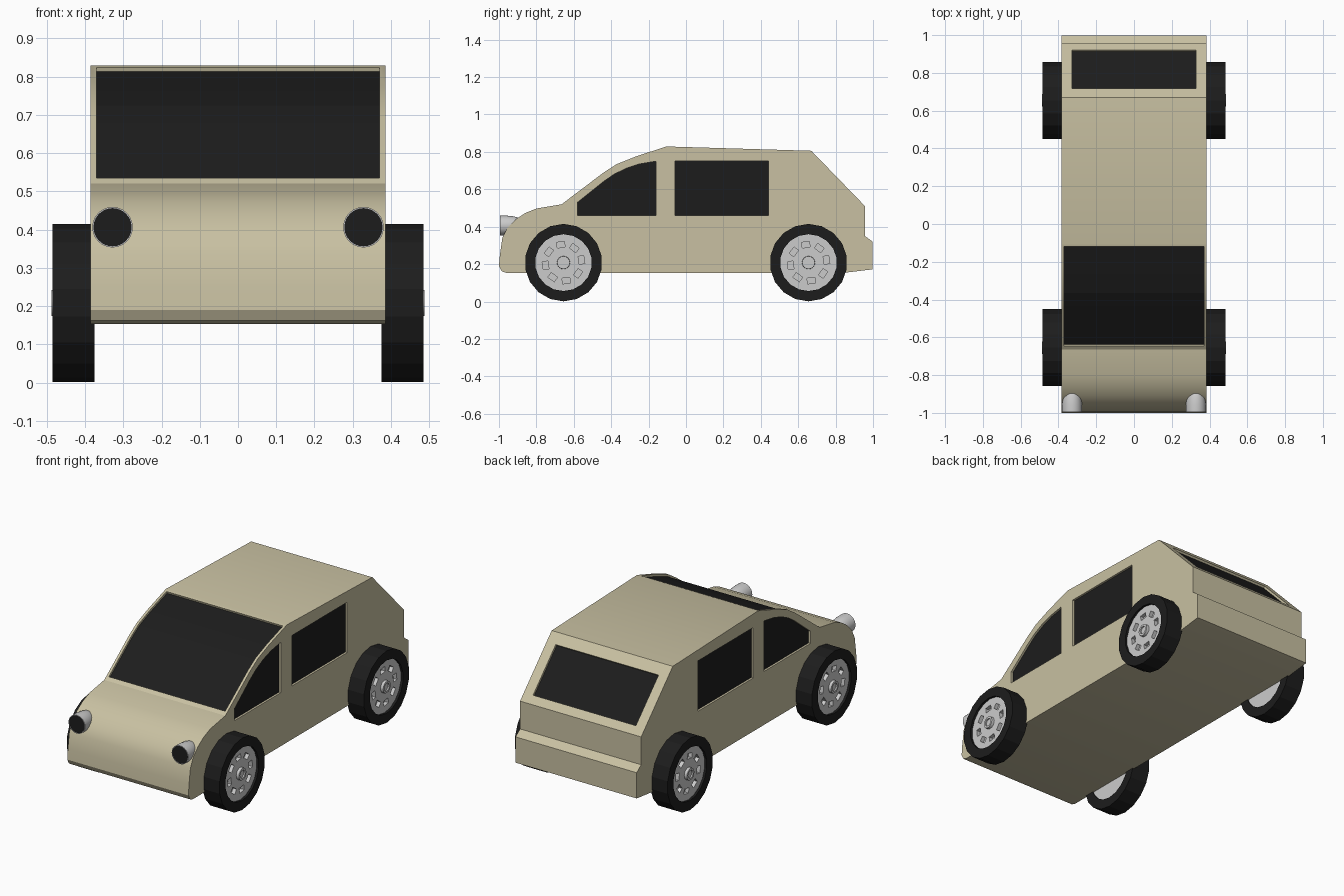
import bpy, bmesh
from math import sin, cos, pi, radians
from mathutils import Vector, Matrix

if "Cube" in bpy.data.objects:
    bpy.data.objects.remove(bpy.data.objects["Cube"])


def material(name, rgb):
    m = bpy.data.materials.new(name)
    m.diffuse_color = (*rgb, 1)
    m.use_nodes = True
    m.node_tree.nodes["Principled BSDF"].inputs["Base Color"].default_value = m.diffuse_color
    return m


PAINT = material("tan_paint", (0.58, 0.53, 0.36))
BLACK = material("black", (0.012, 0.012, 0.012))


def finish(name, bm, mat=None):
    bmesh.ops.remove_doubles(bm, verts=bm.verts, dist=1e-5)
    bmesh.ops.recalc_face_normals(bm, faces=bm.faces)
    me = bpy.data.meshes.new(name)
    bm.to_mesh(me)
    bm.free()
    if mat:
        me.materials.append(mat)
    ob = bpy.data.objects.new(name, me)
    bpy.context.collection.objects.link(ob)
    return ob


def smooth(ob, angle=25):
    ob.data.shade_smooth()
    ob.data.set_sharp_from_angle(angle=radians(angle))


def prism(name, pts, x0, x1, mat=None):
    """Side profile (y, z) extruded across x."""
    bm = bmesh.new()
    f = bm.faces.new([bm.verts.new((x0, y, z)) for y, z in pts])
    r = bmesh.ops.extrude_face_region(bm, geom=[f])
    vs = [v for v in r["geom"] if isinstance(v, bmesh.types.BMVert)]
    bmesh.ops.translate(bm, verts=vs, vec=(x1 - x0, 0, 0))
    return finish(name, bm, mat)


def lathe(name, prof, n, axis, mat=None):
    """Revolve (radius, distance) points round the x or y axis."""
    bm = bmesh.new()
    rings = []
    for i in range(n):
        a = 2 * pi * i / n
        rings.append([bm.verts.new((d, r * sin(a), r * cos(a)) if axis == "x"
                                   else (r * sin(a), d, r * cos(a))) for r, d in prof])
    m = len(prof)
    for i in range(n):
        A, B = rings[i], rings[(i + 1) % n]
        for j in range(m):
            k = (j + 1) % m
            if prof[j][0] == 0 and prof[k][0] == 0:
                continue
            bm.faces.new((A[j], A[k], B[k], B[j]))
    bmesh.ops.remove_doubles(bm, verts=bm.verts, dist=1e-5)
    return finish(name, bm, mat)


def cut(ob, cutter):
    mod = ob.modifiers.new("cut", "BOOLEAN")
    mod.operation = "DIFFERENCE"
    mod.solver = "EXACT"
    mod.object = cutter
    bpy.context.view_layer.objects.active = ob
    bpy.ops.object.modifier_apply(modifier=mod.name)
    bpy.data.objects.remove(cutter)


def strip(path, d0, d1):
    """Band between two offsets of a (y, z) path; positive is outward (left of travel)."""
    P = [Vector(p) for p in path]
    N = []
    for i in range(len(P)):
        t = (P[min(i + 1, len(P) - 1)] - P[max(i - 1, 0)]).normalized()
        N.append(Vector((-t.y, t.x)))
    return [p + n * d0 for p, n in zip(P, N)] + [p + n * d1 for p, n in zip(P, N)][::-1]


# body shell
W = 0.385
screen = [(-0.44, 0.69), (-0.37, 0.735), (-0.27, 0.775)]
profile = [(-0.96, 0.153), (-0.985, 0.162), (-1.0, 0.19), (-0.995, 0.25), (-0.982, 0.34),
           (-0.955, 0.395), (-0.91, 0.44), (-0.86, 0.473), (-0.80, 0.497), (-0.665, 0.52),
           *screen, (-0.105, 0.829), (0.67, 0.806), (0.957, 0.51), (0.957, 0.35),
           (0.998, 0.32), (0.998, 0.172), (0.84, 0.153)]
body = prism("body", profile, -W, W, PAINT)

# windscreen and rear window, sunk into the shell
D = 0.014
for name, path, w in (("windscreen", [(-0.645, 0.535), *screen, (-0.12, 0.824)], 0.37),
                      ("rear_window", [(0.716, 0.758), (0.922, 0.546)], 0.327)):
    cut(body, prism("cutter", strip(path, 0.04, -D), -w, w))
    prism(name, strip(path, 0.002 - D, -D - 0.015), -w, w, BLACK)

# side windows
front_win = [(-0.58, 0.46), (-0.16, 0.46), (-0.16, 0.75), (-0.25, 0.735), (-0.32, 0.712),
             (-0.385, 0.68), (-0.44, 0.642), (-0.58, 0.53)]
rear_win = [(-0.06, 0.46), (0.442, 0.46), (0.442, 0.75), (-0.06, 0.75)]
for s, side in ((1, "right"), (-1, "left")):
    for label, pts in (("front", front_win), ("rear", rear_win)):
        cut(body, prism("cutter", pts, s * (W - D), s * (W + 0.05)))
        prism(f"{label}_side_window_{side}", pts, s * (W - D - 0.015), s * (W - D + 0.002), BLACK)
smooth(body)

# wheels
CZ = 0.208
for s, side in ((1, "right"), (-1, "left")):
    for y, end in ((-0.655, "front"), (0.655, "rear")):
        tyre = lathe(f"{end}_tyre_{side}",
                     [(0.152, 0.375), (0.207, 0.375), (0.207, 0.485), (0.152, 0.485)], 18, "x", BLACK)
        rim = lathe(f"{end}_rim_{side}",
                    [(0, 0.38), (0.156, 0.38), (0.156, 0.472), (0, 0.472)], 32, "x")
        # ring of small square holes
        bm = bmesh.new()
        for i in range(8):
            mat = (Matrix.Rotation(2 * pi * i / 8 + 0.15, 4, "X")
                   @ Matrix.Translation((0.475, 0, 0.097)) @ Matrix.Diagonal((0.05, 0.042, 0.03, 1)))
            bmesh.ops.create_cube(bm, size=1, matrix=mat)
        cut(rim, finish("cutter", bm))
        hub = lathe(f"{end}_hub_{side}",
                    [(0, 0.46), (0.036, 0.46), (0.034, 0.488), (0.022, 0.488), (0.022, 0.48),
                     (0, 0.48)], 16, "x")
        for ob in (tyre, rim, hub):
            if s < 0:
                ob.data.transform(Matrix.Diagonal((-1, 1, 1, 1)))
                ob.data.flip_normals()
            ob.location = (0, y, CZ)
        smooth(rim)
        smooth(hub)

# headlights
for s, side in ((1, "right"), (-1, "left")):
    lamp = lathe(f"headlight_{side}",
                 [(0, -0.88), (0.034, -0.88), (0.042, -0.893), (0.049, -0.92), (0.053, -0.955),
                  (0.053, -0.995), (0.050, -0.995), (0.050, -0.985), (0, -0.985)], 24, "y")
    lens = lathe(f"headlight_lens_{side}",
                 [(0, -0.98), (0.0505, -0.98), (0.0505, -0.992), (0, -0.992)], 24, "y", BLACK)
    for ob in (lamp, lens):
        ob.location = (s * 0.328, 0, 0.406)
        smooth(ob, 30)
